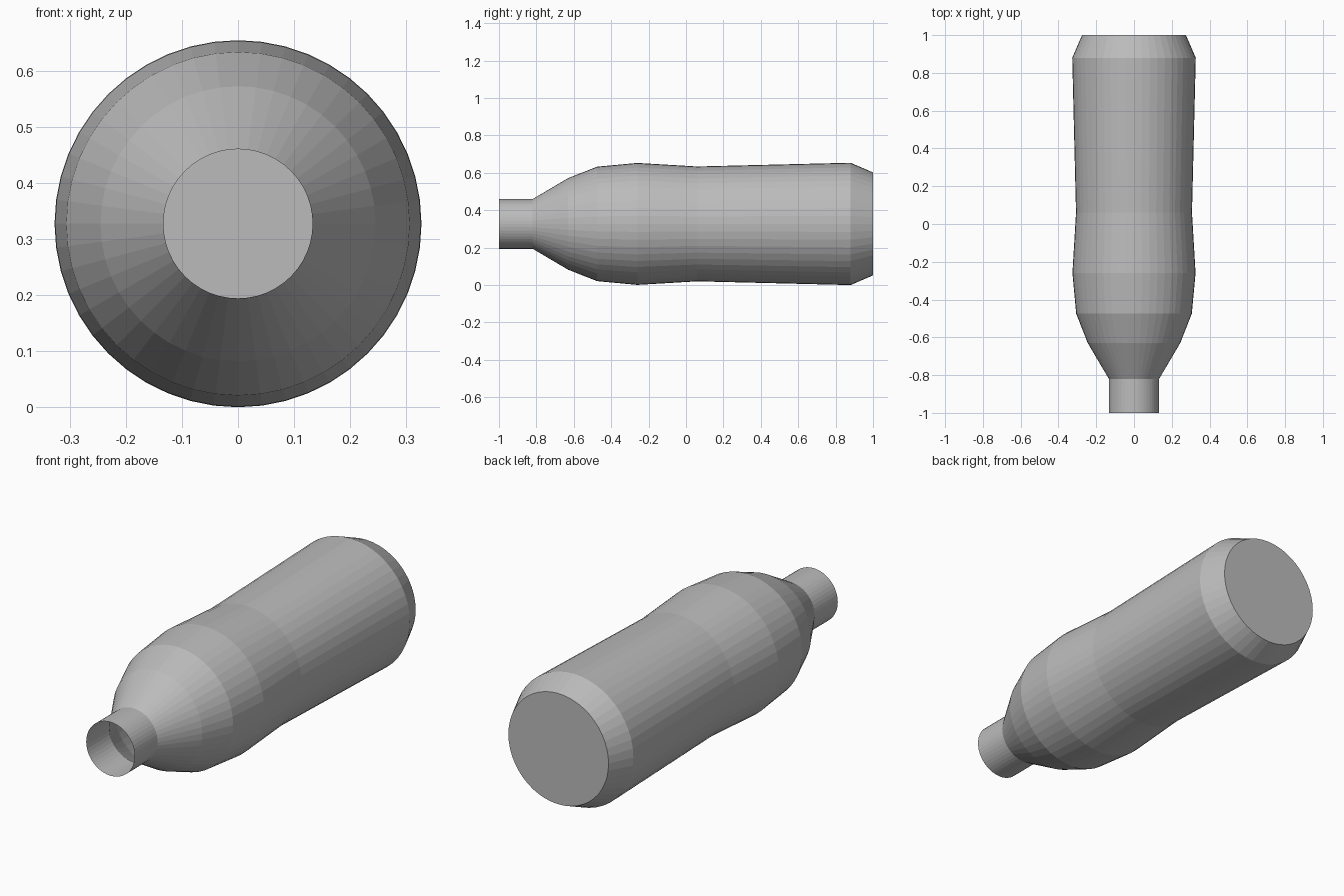
import bpy
import bmesh
from math import cos, sin, tau

cube = bpy.data.objects.get("Cube")
if cube:
    bpy.data.objects.remove(cube, do_unlink=True)

SIDES = 48
AXIS_HEIGHT = 0.327

# (y, radius) from the open mouth to the base
PROFILE = [(-1, 0.133), (-0.82, 0.133), (-0.63, 0.245), (-0.475, 0.306),
           (-0.26, 0.326), (0.06, 0.307), (0.88, 0.327), (1, 0.275)]

grey = bpy.data.materials.new("plain grey")
grey.use_nodes = True
colour = (0.5, 0.5, 0.5, 1)
grey.diffuse_color = colour
grey.node_tree.nodes["Principled BSDF"].inputs["Base Color"].default_value = colour

# Thin turned shell lying along y
bm = bmesh.new()
rings = [[bm.verts.new((r * cos(tau * i / SIDES), y, AXIS_HEIGHT + r * sin(tau * i / SIDES)))
          for i in range(SIDES)] for y, r in PROFILE]
for near, far in zip(rings, rings[1:]):
    for i in range(SIDES):
        j = (i + 1) % SIDES
        bm.faces.new((near[i], near[j], far[j], far[i]))

# Flat base as a fan; the mouth stays open
centre = bm.verts.new((0, PROFILE[-1][0], AXIS_HEIGHT))
for i in range(SIDES):
    bm.faces.new((rings[-1][i], rings[-1][(i + 1) % SIDES], centre))
bm.normal_update()

mesh = bpy.data.meshes.new("bottle_shell")
bm.to_mesh(mesh)
bm.free()
mesh.materials.append(grey)
bottle = bpy.data.objects.new("bottle_shell", mesh)
bpy.context.collection.objects.link(bottle)
